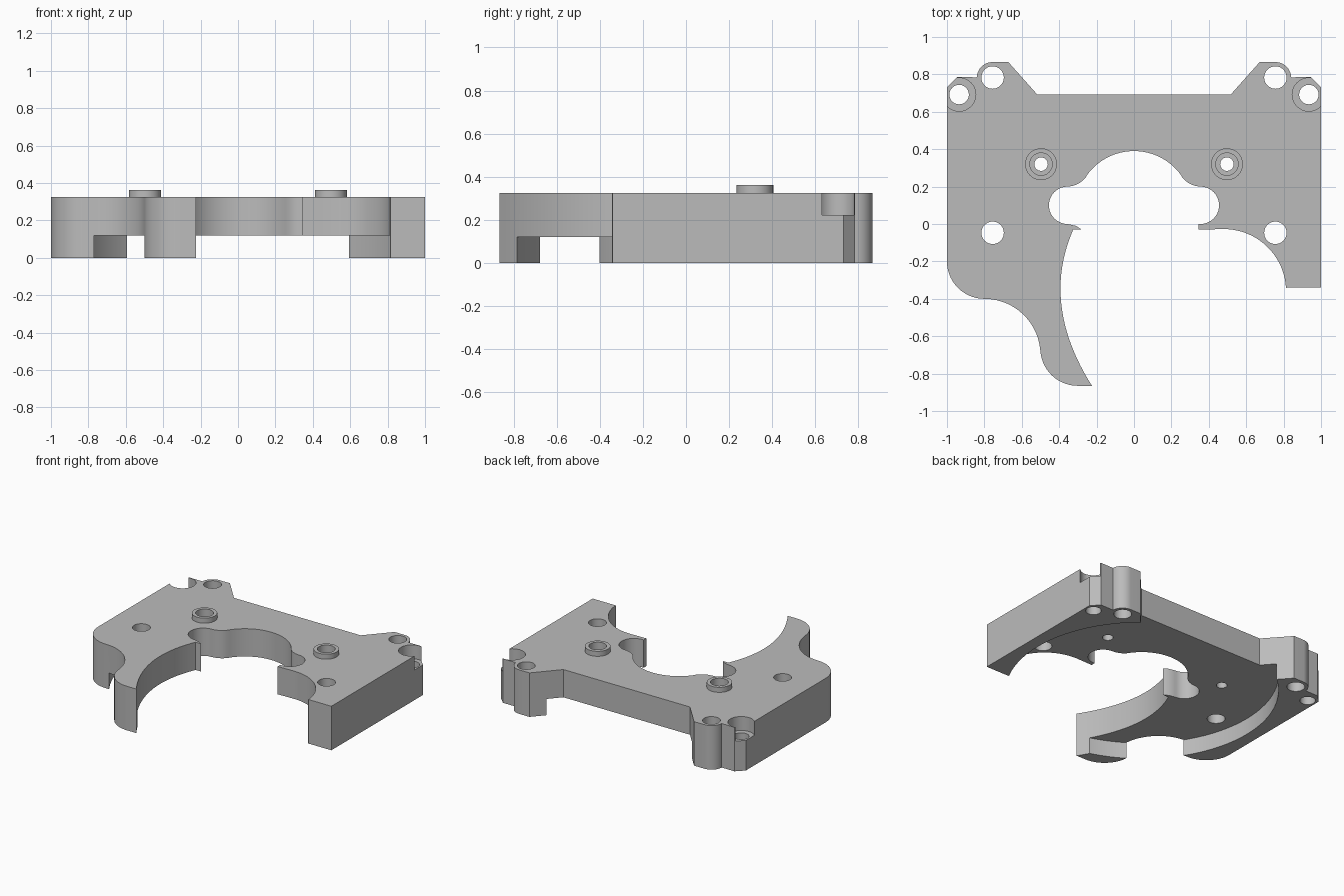
import bpy, bmesh
from math import sin, cos, radians

if "Cube" in bpy.data.objects:
    bpy.data.objects.remove(bpy.data.objects["Cube"])

TOP, RECESS_TOP, BOSS_TOP = 0.325, 0.12, 0.362

grey = bpy.data.materials.new("mid grey")
grey.diffuse_color = (0.5, 0.5, 0.5, 1)
grey.use_nodes = True
grey.node_tree.nodes["Principled BSDF"].inputs["Base Color"].default_value = grey.diffuse_color


def arc(cx, cy, r, a0, a1, n=14):
    return [(cx + r * cos(radians(a0 + (a1 - a0) * i / n)),
             cy + r * sin(radians(a0 + (a1 - a0) * i / n))) for i in range(n + 1)]


def mirror(points):
    return [(-x, y) for x, y in reversed(points)]


def curve3(p0, p1, p2, n=20):
    """Quadratic bezier between p0 and p2."""
    return [tuple((1 - t) ** 2 * a + 2 * t * (1 - t) * b + t * t * c
                  for a, b, c in zip(p0, p1, p2)) for t in (i / n for i in range(n + 1))]


def prism(name, points, z0, z1):
    clean = []
    for p in points:
        if not clean or abs(p[0] - clean[-1][0]) + abs(p[1] - clean[-1][1]) > 1e-4:
            clean.append(p)
    bm = bmesh.new()
    face = bm.faces.new([bm.verts.new((x, y, z0)) for x, y in clean])
    ext = bmesh.ops.extrude_face_region(bm, geom=[face])
    for v in ext["geom"]:
        if isinstance(v, bmesh.types.BMVert):
            v.co.z = z1
    bmesh.ops.recalc_face_normals(bm, faces=bm.faces)
    mesh = bpy.data.meshes.new(name)
    bm.to_mesh(mesh)
    bm.free()
    obj = bpy.data.objects.new(name, mesh)
    bpy.context.collection.objects.link(obj)
    mesh.materials.append(grey)
    return obj


def disc(name, x, y, r, z0, z1, n=40):
    return prism(name, arc(x, y, r, 0, 360 - 360 / n, n - 1), z0, z1)


def combine(target, tool, operation):
    mod = target.modifiers.new("bool", "BOOLEAN")
    mod.operation, mod.object, mod.solver = operation, tool, "EXACT"
    bpy.context.view_layer.objects.active = target
    bpy.ops.object.modifier_apply(modifier=mod.name)
    bpy.data.objects.remove(tool)


# Rear right corner with rounded screw ear, going from the side to the back edge
ear = [(1, 0.73), (0.945, 0.785)] + arc(0.755, 0.78, 0.086, 3, 90) + [(0.672, 0.866), (0.517, 0.692)]

# Front left hook: rounded shoulder, sweeping waist, curved tip and inner edge
hook = (arc(-0.8, -0.2, 0.2, 180, 270) + arc(-0.8, -0.7, 0.3, 90, 5)
        + arc(-0.301, -0.665, 0.2, 183, 270)
        + curve3((-0.225, -0.865), (-0.5, -0.43), (-0.325, -0.03), 24)
        + [(-0.28, -0.03), (-0.31, -0.01)])

# Central cut-out: side lobe, blend and upper dome
lobe = arc(-0.355, 0.1, 0.1, 270, 90, 20) + arc(-0.36, 0.33, 0.13, -90, -34.8, 10)
dome = arc(0, 0.08, 0.31, 145.2, 34.8, 30)

# Front right leg
leg = [(0.345, 0), (0.345, -0.03)] + arc(0.48, -0.36, 0.333, 90, 3, 20) + [(0.815, -0.34), (1, -0.34)]

plate = prism("plate", ear + mirror(ear) + hook + lobe + dome + mirror(lobe) + leg, 0, TOP)

# Round recess under the plate
combine(plate, disc("recess_cutter", 0, 0.085, 0.912, -0.1, RECESS_TOP, 96), "DIFFERENCE")

for s in (-1, 1):
    # Raised boss with stepped bore
    combine(plate, disc("boss", s * 0.497, 0.32, 0.085, 0.25, BOSS_TOP), "UNION")
    combine(plate, disc("bore_cutter", s * 0.497, 0.32, 0.06, 0.2, 0.5), "DIFFERENCE")
    combine(plate, disc("pin_cutter", s * 0.497, 0.32, 0.036, -0.1, 0.5), "DIFFERENCE")
    # Plain through holes
    for y in (0.783, -0.047):
        combine(plate, disc("hole_cutter", s * 0.756, y, 0.06, -0.1, 0.5), "DIFFERENCE")
    # Counterbored corner holes
    combine(plate, disc("counterbore_cutter", s * 0.935, 0.692, 0.089, 0.222, 0.5), "DIFFERENCE")
    combine(plate, disc("corner_cutter", s * 0.935, 0.692, 0.052, -0.1, 0.5), "DIFFERENCE")

plate.select_set(True)
bpy.context.view_layer.objects.active = plate
bpy.ops.object.shade_smooth_by_angle(angle=radians(30))
